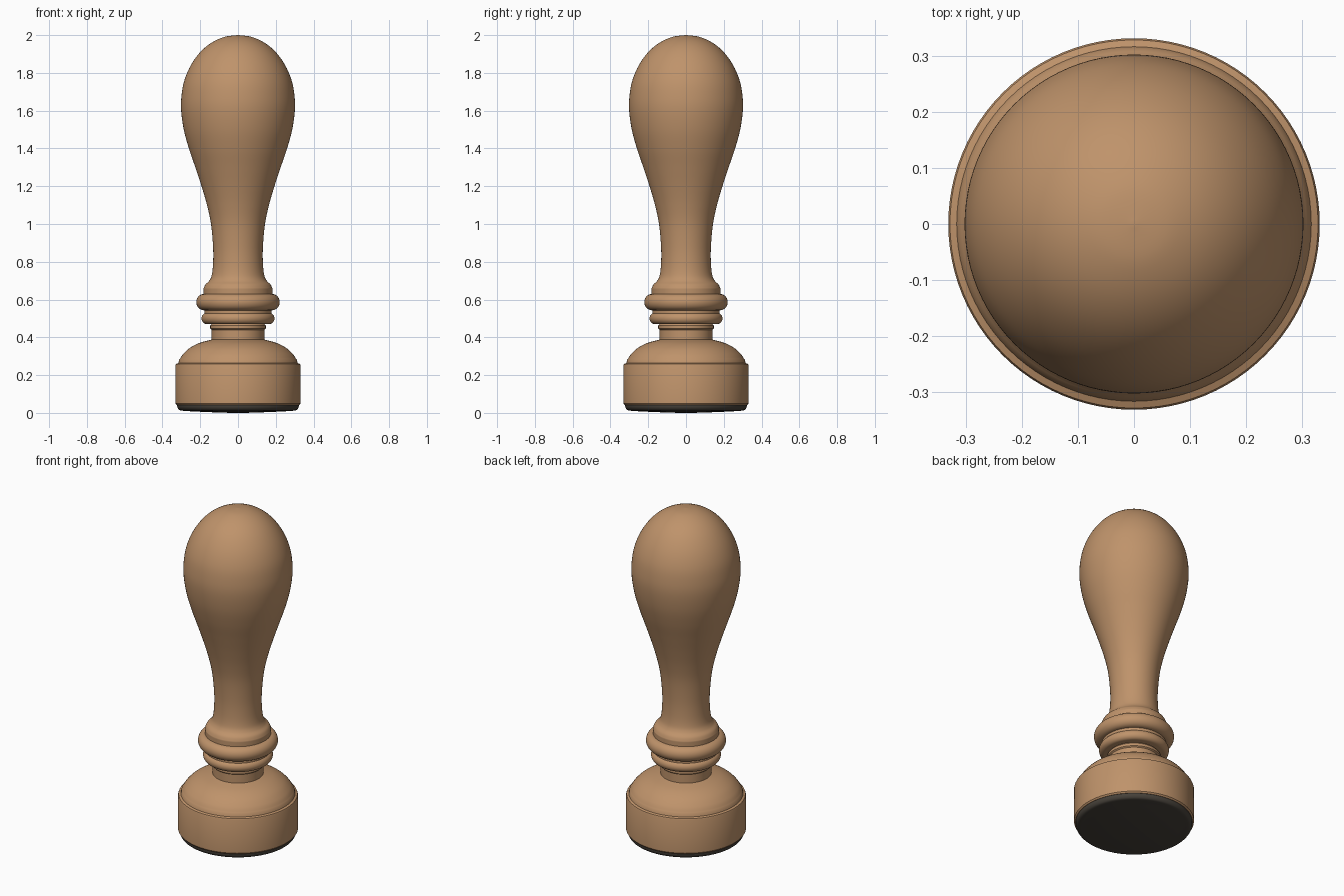
import bpy, bmesh, math

if "Cube" in bpy.data.objects:
    bpy.data.objects.remove(bpy.data.objects["Cube"])

SEGMENTS = 96


def material(name, color):
    m = bpy.data.materials.new(name)
    m.diffuse_color = (*color, 1)
    m.use_nodes = True
    m.node_tree.nodes["Principled BSDF"].inputs["Base Color"].default_value = m.diffuse_color
    return m


wood = material("warm wood", (0.52, 0.292, 0.146))
rubber = material("dark rubber", (0.062, 0.053, 0.042))


def smooth_curve(pts, steps=6):
    """Catmull-Rom curve through (radius, height) points."""
    p = [pts[0]] + pts + [pts[-1]]
    out = []
    for i in range(1, len(p) - 2):
        for s in range(steps):
            t = s / steps
            out.append(tuple(
                0.5 * (2 * b + (c - a) * t + (2 * a - 5 * b + 4 * c - d) * t * t
                       + (3 * b - a - 3 * c + d) * t ** 3)
                for a, b, c, d in zip(p[i - 1], p[i], p[i + 1], p[i + 2])))
    return out + [pts[-1]]


def bead(inner, outer, z0, z1, steps=14):
    """Half-round ring profile, going up."""
    mid, half = (z0 + z1) / 2, (z1 - z0) / 2
    return [(inner + (outer - inner) * math.cos(a), mid + half * math.sin(a))
            for a in (math.pi * (k / steps - 0.5) for k in range(steps + 1))]


def lathe(name, profile, mat):
    """Spin a bottom-to-top profile around z; radius 0 ends become poles."""
    bm = bmesh.new()
    rings = []
    for r, z in profile:
        if r < 1e-4:
            rings.append([bm.verts.new((0, 0, z))] * SEGMENTS)
        else:
            rings.append([bm.verts.new((r * math.cos(a), r * math.sin(a), z))
                          for a in (2 * math.pi * k / SEGMENTS for k in range(SEGMENTS))])
    for lo, hi in zip(rings, rings[1:]):
        for k in range(SEGMENTS):
            n = (k + 1) % SEGMENTS
            quad = list(dict.fromkeys((lo[k], lo[n], hi[n], hi[k])))
            bm.faces.new(quad)
    me = bpy.data.meshes.new(name)
    bm.to_mesh(me)
    bm.free()
    me.materials.append(mat)
    ob = bpy.data.objects.new(name, me)
    bpy.context.collection.objects.link(ob)
    bpy.context.view_layer.objects.active = ob
    ob.select_set(True)
    bpy.ops.object.shade_smooth_by_angle(angle=math.radians(35))
    ob.select_set(False)
    return ob


# Rubber stamping pad, slightly domed underneath with a rounded rim
lathe("rubber_pad",
      [(0, 0), (0.08, 0.001), (0.25, 0.008), (0.26, 0.01)]
      + smooth_curve([(0.29, 0.011), (0.31, 0.015), (0.32, 0.027), (0.322, 0.04)], 4)
      + [(0.322, 0.05), (0, 0.05)], rubber)

# Cylindrical base with a stepped, domed shoulder
lathe("stamp_base",
      [(0, 0.042), (0.324, 0.042), (0.331, 0.05), (0.331, 0.252), (0.328, 0.259),
       (0.316, 0.264), (0.312, 0.28)]
      + smooth_curve([(0.307, 0.287), (0.29, 0.312), (0.255, 0.344), (0.205, 0.37),
                      (0.14, 0.388)])
      + [(0, 0.388)], wood)

# Short neck and the two turned rings
lathe("lower_neck",
      [(0, 0.38), (0.14, 0.38), (0.14, 0.44), (0.147, 0.446), (0.147, 0.462),
       (0.138, 0.472), (0.138, 0.49), (0, 0.49)], wood)
lathe("small_ring", [(0, 0.47)] + bead(0.165, 0.193, 0.47, 0.53) + [(0, 0.53)], wood)
lathe("ring_groove", [(0, 0.52), (0.178, 0.52), (0.178, 0.56), (0, 0.56)], wood)
lathe("large_ring", [(0, 0.543)] + bead(0.18, 0.221, 0.543, 0.63) + [(0, 0.63)], wood)

# Pear-shaped handle with a flared foot
lathe("handle",
      [(0, 0.615), (0.182, 0.615), (0.182, 0.655)]
      + smooth_curve([(0.182, 0.66), (0.172, 0.68), (0.152, 0.7), (0.139, 0.73),
                      (0.132, 0.79), (0.132, 0.88), (0.143, 1.0), (0.164, 1.1),
                      (0.193, 1.2), (0.226, 1.3), (0.26, 1.4), (0.287, 1.5),
                      (0.301, 1.6), (0.299, 1.68), (0.284, 1.76), (0.25, 1.84),
                      (0.2, 1.91), (0.14, 1.96), (0.07, 1.991), (0, 2.0)]), wood)
